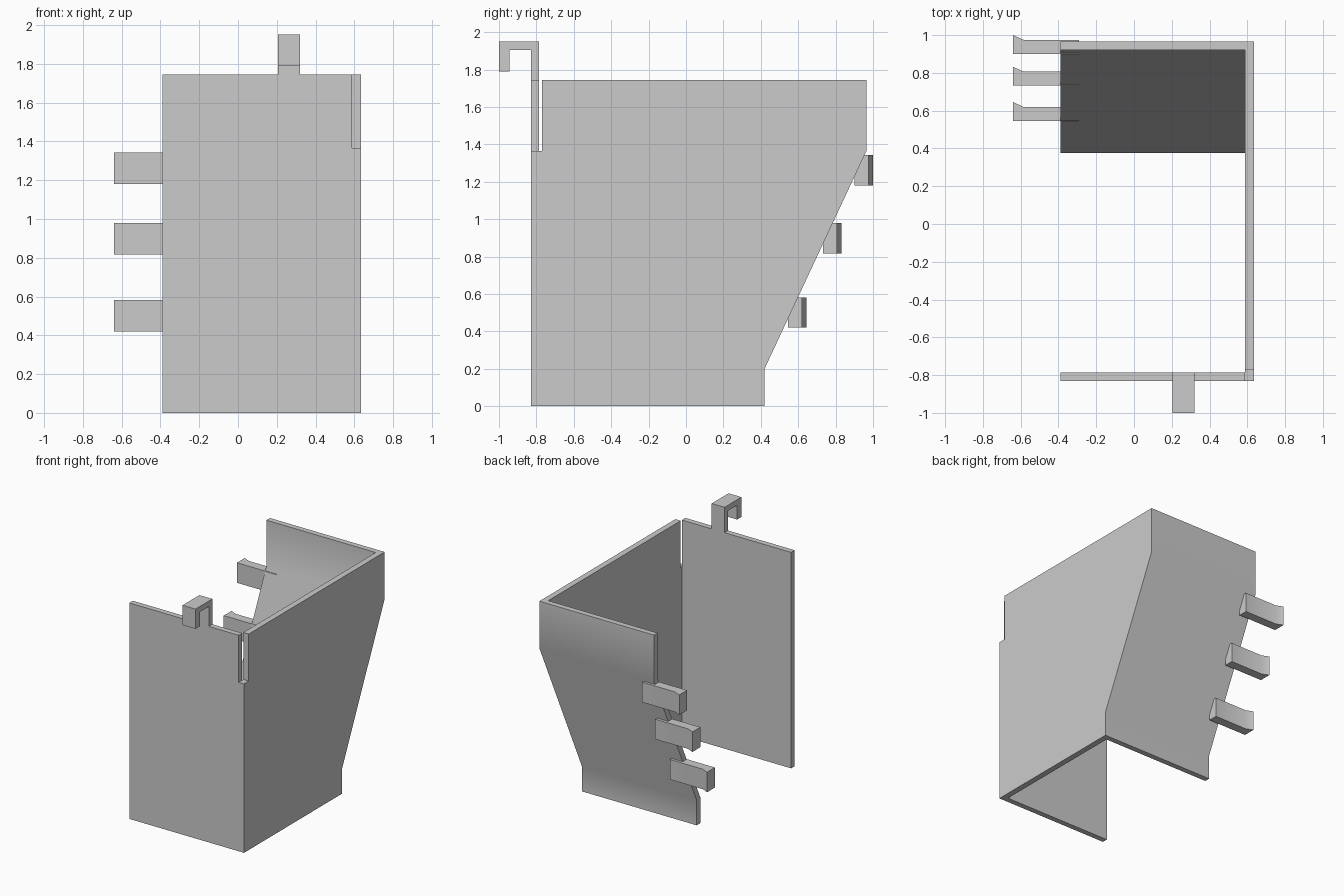
import bpy, bmesh, math
from mathutils import Vector

cube = bpy.data.objects.get("Cube")
if cube:
    bpy.data.objects.remove(cube, do_unlink=True)

grey = bpy.data.materials.new("light grey plastic")
grey.use_nodes = True
colour = (0.6, 0.6, 0.6, 1)
grey.diffuse_color = colour
grey.node_tree.nodes["Principled BSDF"].inputs["Base Color"].default_value = colour


def prism(name, outline, axis, low, high):
    """Extrude a flat outline along x (outline in y, z) or z (outline in x, y)."""
    def place(p, d):
        return (d, *p) if axis == "x" else (*p, d)
    bm = bmesh.new()
    face = bm.faces.new([bm.verts.new(place(p, low)) for p in outline])
    grown = bmesh.ops.extrude_face_region(bm, geom=[face])["geom"]
    shift = Vector(place((0, 0), high - low))
    bmesh.ops.translate(bm, vec=shift, verts=[v for v in grown if isinstance(v, bmesh.types.BMVert)])
    bmesh.ops.recalc_face_normals(bm, faces=bm.faces)
    mesh = bpy.data.meshes.new(name)
    bm.to_mesh(mesh)
    bm.free()
    mesh.materials.append(grey)
    obj = bpy.data.objects.new(name, mesh)
    bpy.context.collection.objects.link(obj)
    return obj


def activate(obj):
    bpy.ops.object.select_all(action="DESELECT")
    obj.select_set(True)
    bpy.context.view_layer.objects.active = obj


def cut(target, cutter):
    mod = target.modifiers.new("cut", "BOOLEAN")
    mod.operation = "DIFFERENCE"
    mod.solver = "EXACT"
    mod.object = cutter
    activate(target)
    bpy.ops.object.modifier_apply(modifier=mod.name)
    bpy.data.objects.remove(cutter, do_unlink=True)


HEIGHT, WALL = 1.745, 0.045
FRONT, BACK, FOOT = -0.83, 0.965, 0.42
LEFT, RIGHT = 0.635, -0.39
LOW_BEND, HIGH_BEND = 0.2, 1.365

# Three-walled shell: front, side and bent back, open on the right, top and bottom
shell = prism("wall_shell", [
    (FRONT, 0), (FOOT, 0), (FOOT, LOW_BEND), (BACK, HIGH_BEND),
    (BACK, HEIGHT), (FRONT, HEIGHT)], "x", RIGHT, LEFT)
rise = 0.01
cavity = prism("cavity_cutter", [
    (FRONT + WALL, -1), (FOOT - WALL, -1), (FOOT - WALL, LOW_BEND + rise),
    (BACK - WALL, HIGH_BEND + rise), (BACK - WALL, 3), (FRONT + WALL, 3)],
    "x", -1, LEFT - WALL - 0.003)
cut(shell, cavity)

# Slit at the upper front corner
slit = prism("slit_cutter", [(-1, HIGH_BEND), (-0.77, HIGH_BEND), (-0.77, 3), (-1, 3)],
             "x", LEFT - WALL - 0.003, 1)
cut(shell, slit)

# Hanging hook on the front wall
hook = prism("hanging_hook", [
    (FRONT + WALL, HEIGHT), (FRONT + WALL, 1.95), (-1, 1.95), (-1, 1.79),
    (-0.945, 1.79), (-0.945, 1.905), (FRONT, 1.905), (FRONT, HEIGHT)], "x", 0.205, 0.32)

# Flared clips up the sloping back wall
parts = [shell, hook]
for label, y, z in (("lower", 0.545, 0.42), ("middle", 0.732, 0.817), ("upper", 0.9, 1.18)):
    parts.append(prism(label + "_clip", [
        (-0.64, y), (-0.29, y), (-0.29, y + 0.075), (-0.585, y + 0.075),
        (-0.64, y + 0.1)], "z", z, z + 0.162))

for part in parts:
    activate(part)
    bpy.ops.object.shade_smooth_by_angle(angle=math.radians(30))
